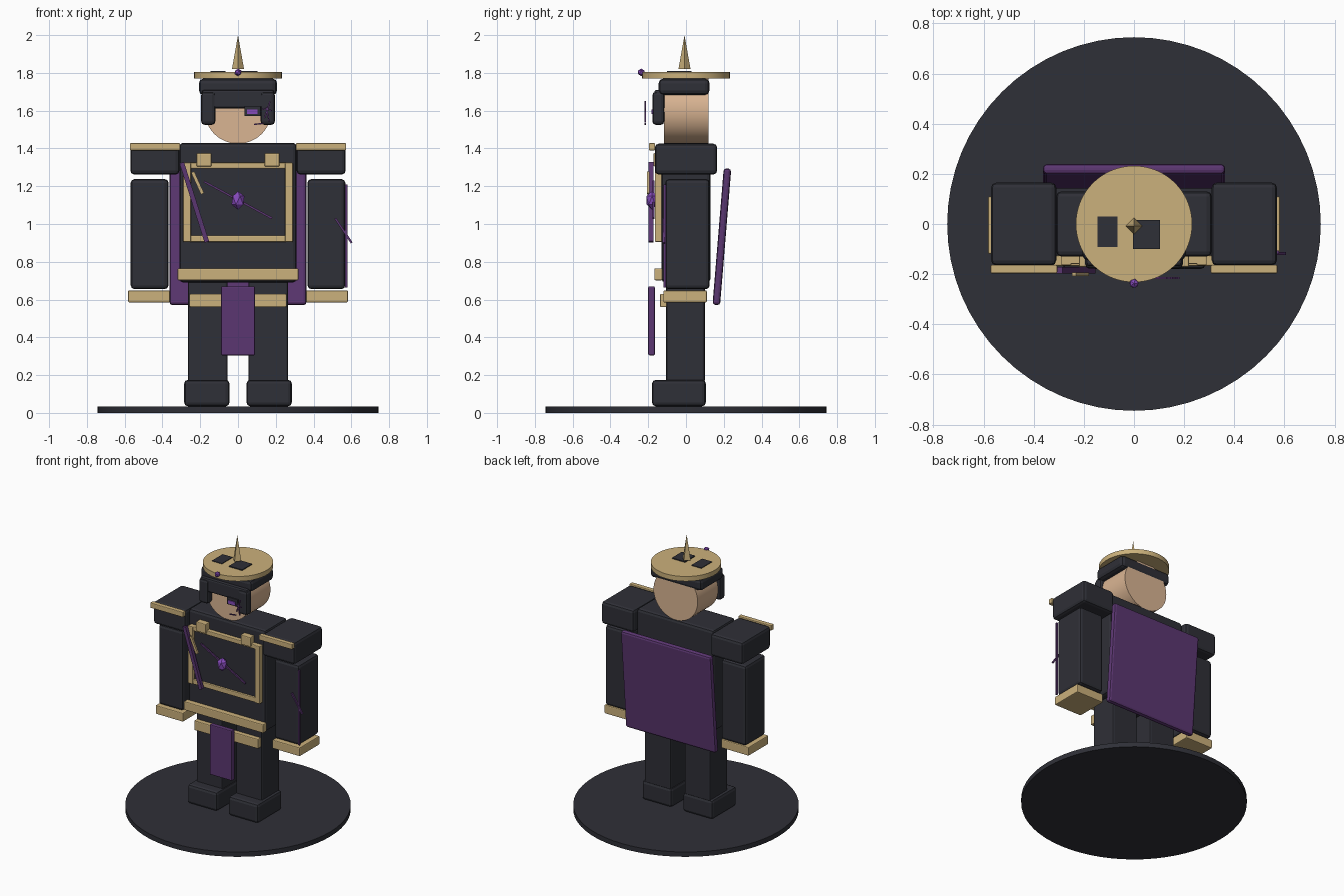
import bpy
import math
from mathutils import Vector

if "Cube" in bpy.data.objects:
    bpy.data.objects.remove(bpy.data.objects["Cube"])


def material(name, rgb):
    m = bpy.data.materials.new(name)
    m.diffuse_color = (*rgb, 1)
    m.use_nodes = True
    m.node_tree.nodes["Principled BSDF"].inputs["Base Color"].default_value = m.diffuse_color
    return m


DARK = material("charcoal", (0.028, 0.029, 0.038))
GOLD = material("gold", (0.60, 0.44, 0.20))
PURPLE = material("purple cloth", (0.105, 0.037, 0.165))
GEM = material("violet gem", (0.24, 0.07, 0.50))
SKIN = material("skin", (0.70, 0.46, 0.29))


def finish(name, mat, bevel=0, smooth=False):
    o = bpy.context.object
    o.name = name
    o.data.materials.append(mat)
    if bevel:
        b = o.modifiers.new("bevel", "BEVEL")
        b.width = bevel
        b.segments = 2
    if smooth:
        bpy.ops.object.shade_smooth_by_angle(angle=math.radians(30))
    return o


def box(name, mat, x, y, z, bevel=0.0, rot=(0, 0, 0)):
    """Box from its (min, max) range on each axis."""
    bpy.ops.mesh.primitive_cube_add(
        size=1, location=[(a + b) / 2 for a, b in (x, y, z)], rotation=rot)
    o = bpy.context.object
    for v in o.data.vertices:
        v.co = [c * (r[1] - r[0]) for c, r in zip(v.co, (x, y, z))]
    return finish(name, mat, bevel)


def cylinder(name, mat, r, depth, loc, sides=64, rot=(0, 0, 0)):
    bpy.ops.mesh.primitive_cylinder_add(
        vertices=sides, radius=r, depth=depth, location=loc, rotation=rot)
    return finish(name, mat, 0, True)


def strip(name, mat, p, q, width, thick):
    """Flat bar between two points in the front plane."""
    p, q = Vector(p), Vector(q)
    d, c = q - p, (p + q) / 2
    n = d.length / 2
    return box(name, mat, (c.x - width / 2, c.x + width / 2),
               (c.y - thick / 2, c.y + thick / 2), (c.z - n, c.z + n),
               rot=(0, math.atan2(d.x, d.z), 0))


def gem(name, r, loc, scale=(1, 1, 1)):
    bpy.ops.mesh.primitive_ico_sphere_add(subdivisions=1, radius=r, location=loc)
    bpy.context.object.scale = scale
    return finish(name, GEM)


# Stand
cylinder("base", DARK, 0.745, 0.035, (0, 0, 0.0175))

# Limbs, mirrored left and right
for side, s in (("left", -1), ("right", 1)):
    def pair(part, mat, x, y, z, bevel=0.0):
        box(f"{side}_{part}", mat, sorted((s * x[0], s * x[1])), y, z, bevel)

    pair("foot", DARK, (0.045, 0.285), (-0.18, 0.105), (0.035, 0.175), 0.02)
    pair("leg", DARK, (0.055, 0.265), (-0.105, 0.1), (0.16, 0.71), 0.012)
    pair("arm", DARK, (0.368, 0.568), (-0.11, 0.125), (0.655, 1.238), 0.02)
    pair("cuff", GOLD, (0.36, 0.582), (-0.12, 0.11), (0.585, 0.648), 0.006)
    pair("shoulder_pad", DARK, (0.31, 0.57), (-0.165, 0.165), (1.262, 1.425), 0.02)
    pair("shoulder_trim", GOLD, (0.306, 0.572), (-0.197, -0.163), (1.39, 1.428), 0.005)
    pair("collar_clip", GOLD, (0.14, 0.22), (-0.172, -0.118), (1.305, 1.375), 0.006)
    pair("breast_frame_side", GOLD, (0.25, 0.29), (-0.165, -0.125), (0.905, 1.325), 0.005)
    pair("helmet_cheek", DARK, (0.12, 0.195), (-0.178, -0.115), (1.525, 1.7), 0.018)

# Body armour
box("torso", DARK, (-0.31, 0.31), (-0.13, 0.13), (0.69, 1.43), 0.02)
box("breast_plate", DARK, (-0.25, 0.25), (-0.145, -0.12), (0.94, 1.295))
box("breast_frame_top", GOLD, (-0.285, 0.285), (-0.16, -0.125), (1.293, 1.325), 0.005)
box("breast_frame_bottom", GOLD, (-0.285, 0.285), (-0.16, -0.125), (0.905, 0.94), 0.005)
box("belt", GOLD, (-0.32, 0.32), (-0.168, -0.125), (0.702, 0.765), 0.006)
box("hip_belt", GOLD, (-0.258, 0.258), (-0.138, -0.1), (0.56, 0.63), 0.006)
box("tabard", PURPLE, (-0.09, 0.09), (-0.2, -0.165), (0.305, 0.67), 0.006)

# Cape leaning outward at the top
box("cape", PURPLE, (-0.363, 0.363), (0.17, 0.21), (0.57, 1.295), 0.015,
    (-math.radians(4.7), 0, 0))

# Chest ornaments
strip("chest_sash", PURPLE, (-0.298, -0.185, 1.325), (-0.165, -0.185, 0.905), 0.025, 0.025)
strip("chest_cord", GOLD, (-0.24, -0.2, 1.275), (-0.188, -0.2, 1.16), 0.018, 0.014)
strip("chest_chain", PURPLE, (-0.18, -0.172, 1.225), (0.18, -0.172, 1.03), 0.011, 0.011)
gem("chest_gem", 0.045, (0, -0.18, 1.125), (0.85, 0.75, 1.1))

# Ribbon on the right arm
box("arm_ribbon", PURPLE, (0.567, 0.579), (-0.119, -0.105), (0.665, 1.21))
strip("arm_ribbon_end", PURPLE, (0.515, -0.118, 1.03), (0.602, -0.118, 0.9), 0.011, 0.011)

# Head and helmet
cylinder("head", SKIN, 0.178, 0.235, (0, 0.002, 1.603), 48, (math.pi / 2, 0, 0))
box("helmet_band", DARK, (-0.207, 0.207), (-0.145, 0.125), (1.683, 1.77), 0.025)
box("helmet_brow", DARK, (-0.19, 0.19), (-0.168, -0.115), (1.612, 1.71), 0.012)
cylinder("helmet_disc", GOLD, 0.232, 0.035, (0, 0, 1.787))
box("disc_plate_left", DARK, (-0.145, -0.065), (-0.092, 0.03), (1.803, 1.809))
box("disc_plate_right", DARK, (-0.003, 0.103), (-0.1, 0.015), (1.803, 1.811))
bpy.ops.mesh.primitive_cone_add(vertices=4, radius1=0.032, radius2=0,
                                depth=0.18, location=(0, -0.008, 1.91))
finish("helmet_spike", GOLD)
gem("helmet_gem", 0.02, (0, -0.237, 1.803))

# Eyepiece with fine wires beside it
box("eyepiece", DARK, (0.035, 0.12), (-0.176, -0.115), (1.573, 1.625))
box("eyepiece_lens", GEM, (0.048, 0.103), (-0.182, -0.175), (1.582, 1.605))
for i, (a, b, c, d) in enumerate(((0.14, 1.56, 0.17, 1.65), (0.13, 1.61, 0.18, 1.6),
                                  (0.15, 1.62, 0.165, 1.54), (0.085, 1.527, 0.135, 1.533))):
    strip(f"face_wire_{i}", PURPLE, (a, -0.215, b), (c, -0.215, d), 0.007, 0.007)
